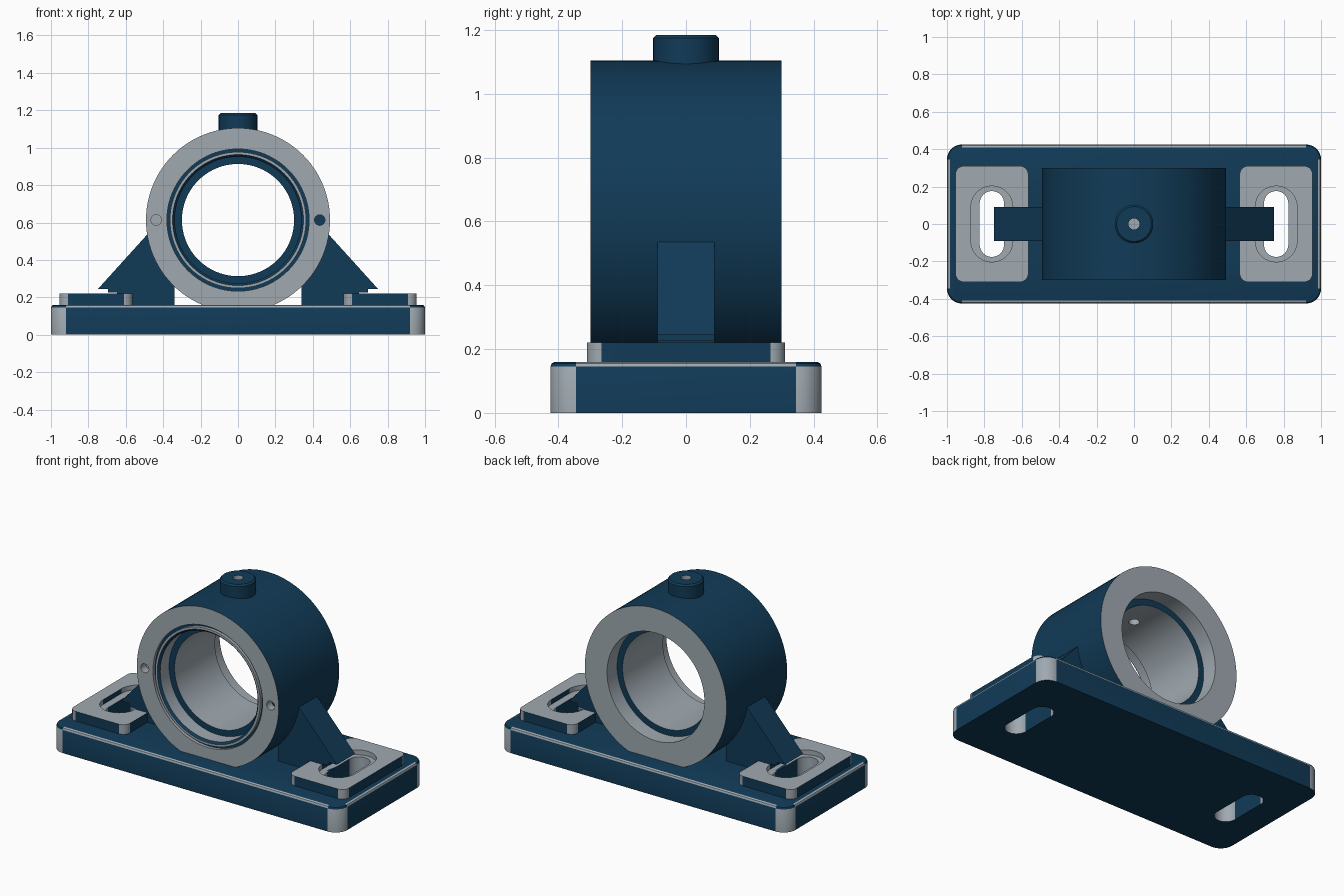
import bpy, bmesh, math
from mathutils import Matrix

cube = bpy.data.objects.get("Cube")
if cube:
    bpy.data.objects.remove(cube, do_unlink=True)


def make_material(name, color):
    m = bpy.data.materials.new(name)
    m.use_nodes = True
    m.diffuse_color = (*color, 1)
    m.node_tree.nodes["Principled BSDF"].inputs["Base Color"].default_value = (*color, 1)
    return m


MATS = [make_material("navy paint", (0.0055, 0.043, 0.096)),
        make_material("machined grey", (0.35, 0.40, 0.44))]
NAVY, GREY = 0, 1


def finish(name, bm):
    bmesh.ops.remove_doubles(bm, verts=bm.verts, dist=1e-5)
    bmesh.ops.recalc_face_normals(bm, faces=bm.faces)
    me = bpy.data.meshes.new(name)
    bm.to_mesh(me)
    bm.free()
    for m in MATS:
        me.materials.append(m)
    ob = bpy.data.objects.new(name, me)
    bpy.context.collection.objects.link(ob)
    return ob


def activate(ob):
    bpy.ops.object.select_all(action='DESELECT')
    ob.select_set(True)
    bpy.context.view_layer.objects.active = ob


def cut(ob, cutters):
    activate(ob)
    for c in cutters:
        mod = ob.modifiers.new("cut", 'BOOLEAN')
        mod.operation, mod.solver, mod.object = 'DIFFERENCE', 'EXACT', c
        bpy.ops.object.modifier_apply(modifier=mod.name)


def smooth(ob):
    activate(ob)
    bpy.ops.object.shade_smooth_by_angle(angle=math.radians(25))


def rounded_block(name, cx, hx, hy, r, layers, n=8):
    """Stacked rounded rectangles; layers are (inset, z)."""
    bm = bmesh.new()
    rings = []
    for inset, z in layers:
        ring = []
        for q, (sx, sy) in enumerate(((1, 1), (-1, 1), (-1, -1), (1, -1))):
            for k in range(n + 1):
                a = (q + k / n) * math.pi / 2
                ring.append(bm.verts.new((cx + sx * (hx - r) + (r - inset) * math.cos(a),
                                          sy * (hy - r) + (r - inset) * math.sin(a), z)))
        rings.append(ring)
    for a, b in zip(rings, rings[1:]):
        for i in range(len(a)):
            j = (i + 1) % len(a)
            bm.faces.new((a[i], a[j], b[j], b[i]))
    bm.faces.new(rings[0])
    bm.faces.new(rings[-1])
    return finish(name, bm)


def lathe(name, profile, matrix, closed=False, n=96):
    """Spin (radius, height, colour of the next band) about local z."""
    bm = bmesh.new()
    rings = [[bm.verts.new((r * math.cos(math.tau * i / n), r * math.sin(math.tau * i / n), h))
              for i in range(n)] for r, h, _ in profile]
    count = len(rings) if closed else len(rings) - 1
    for k in range(count):
        a, b = rings[k], rings[(k + 1) % len(rings)]
        for i in range(n):
            j = (i + 1) % n
            bm.faces.new((a[i], a[j], b[j], b[i])).material_index = profile[k][2]
    if not closed:
        bm.faces.new(rings[0]).material_index = profile[0][2]
        bm.faces.new(rings[-1]).material_index = profile[-1][2]
    bm.transform(matrix)
    return finish(name, bm)


def paint_block(ob, top):
    """Rounded corners grey, straight sides navy, reversed on the edge bevel."""
    for p in ob.data.polygons:
        x, y, z = p.normal
        if abs(z) > 0.95:
            p.material_index = top if z > 0 else NAVY
        else:
            straight = max(abs(x), abs(y)) / math.hypot(x, y) > 0.999
            bevel = z > 0.1
            p.material_index = GREY if straight == bevel else NAVY


# Slot and counterbore cutters
slots, bores = [], []
for s in (-1, 1):
    slots.append(rounded_block("slot_cutter", s * 0.76, 0.065, 0.176, 0.065, [(0, -0.1), (0, 0.245)]))
    bores.append(rounded_block("counterbore_cutter", s * 0.76, 0.112, 0.203, 0.112, [(0, 0.19), (0, 0.225)]))

# Base plate with rounded corners and a small top bevel
base = rounded_block("base_plate", 0, 1.0, 0.425, 0.08,
                     [(0, 0), (0, 0.145), (0.0045, 0.1555), (0.015, 0.16)])
cut(base, slots)
paint_block(base, NAVY)
smooth(base)

for s, side, slot, bore in zip((-1, 1), ("right", "left"), slots, bores):
    # Mounting pad
    pad = rounded_block(side + "_mounting_pad", s * 0.76, 0.195, 0.31, 0.045,
                        [(0, 0.155), (0, 0.22)])
    cut(pad, (bore, slot))
    paint_block(pad, GREY)
    smooth(pad)

    # Gusset rib between housing and pad
    bm = bmesh.new()
    outline = ((0.34, 0.155), (0.83, 0.155), (0.486, 0.535), (0.40, 0.52), (0.34, 0.40))
    face = bm.faces.new([bm.verts.new((s * x, -0.09, z)) for x, z in outline])
    new = bmesh.ops.extrude_face_region(bm, geom=[face])["geom"]
    bmesh.ops.translate(bm, vec=(0, 0.18, 0), verts=[v for v in new if isinstance(v, bmesh.types.BMVert)])
    rib = finish(side + "_gusset_rib", bm)
    cut(rib, (bore, slot))

# Bearing housing: local z runs from the front face to the back
AXIS_Z = 0.613
turn = Matrix.Translation((0, 0, AXIS_Z)) @ Matrix.Rotation(-math.pi / 2, 4, 'X')
housing = lathe("bearing_housing", [
    (0.492, -0.30, GREY),     # front face
    (0.38, -0.30, GREY),      # seal groove
    (0.38, -0.28, NAVY),
    (0.364, -0.28, GREY),
    (0.364, -0.30, GREY),     # lip
    (0.350, -0.30, NAVY),     # mouth bevel
    (0.338, -0.288, GREY),    # front seat
    (0.338, -0.20, NAVY),     # front shoulder
    (0.30, -0.20, GREY),      # bore
    (0.30, 0.20, NAVY),       # back shoulder
    (0.338, 0.20, GREY),      # back seat
    (0.338, 0.30, GREY),      # back face
    (0.492, 0.30, NAVY),      # outer wall
], turn, closed=True)

# Oil boss on top of the housing
boss = lathe("oil_boss", [(0.103, 1.03, NAVY), (0.103, 1.175, NAVY), (0.093, 1.185, NAVY)],
             Matrix.Identity(4), n=48)

# Oil passage and the two blind holes in the front face
passage = lathe("passage_cutter", [(0.03, 0.8, GREY), (0.03, 1.3, GREY)], Matrix.Identity(4), n=32)
pins = [lathe("pin_cutter", [(0.028, -0.4, GREY), (0.028, -0.25, floor)],
              Matrix.Translation((s * 0.437, 0, 0)) @ turn, n=32)
        for s, floor in ((-1, GREY), (1, NAVY))]
cut(housing, [passage] + pins)
cut(boss, [passage])
smooth(housing)
smooth(boss)

for c in slots + bores + pins + [passage]:
    bpy.data.objects.remove(c, do_unlink=True)
